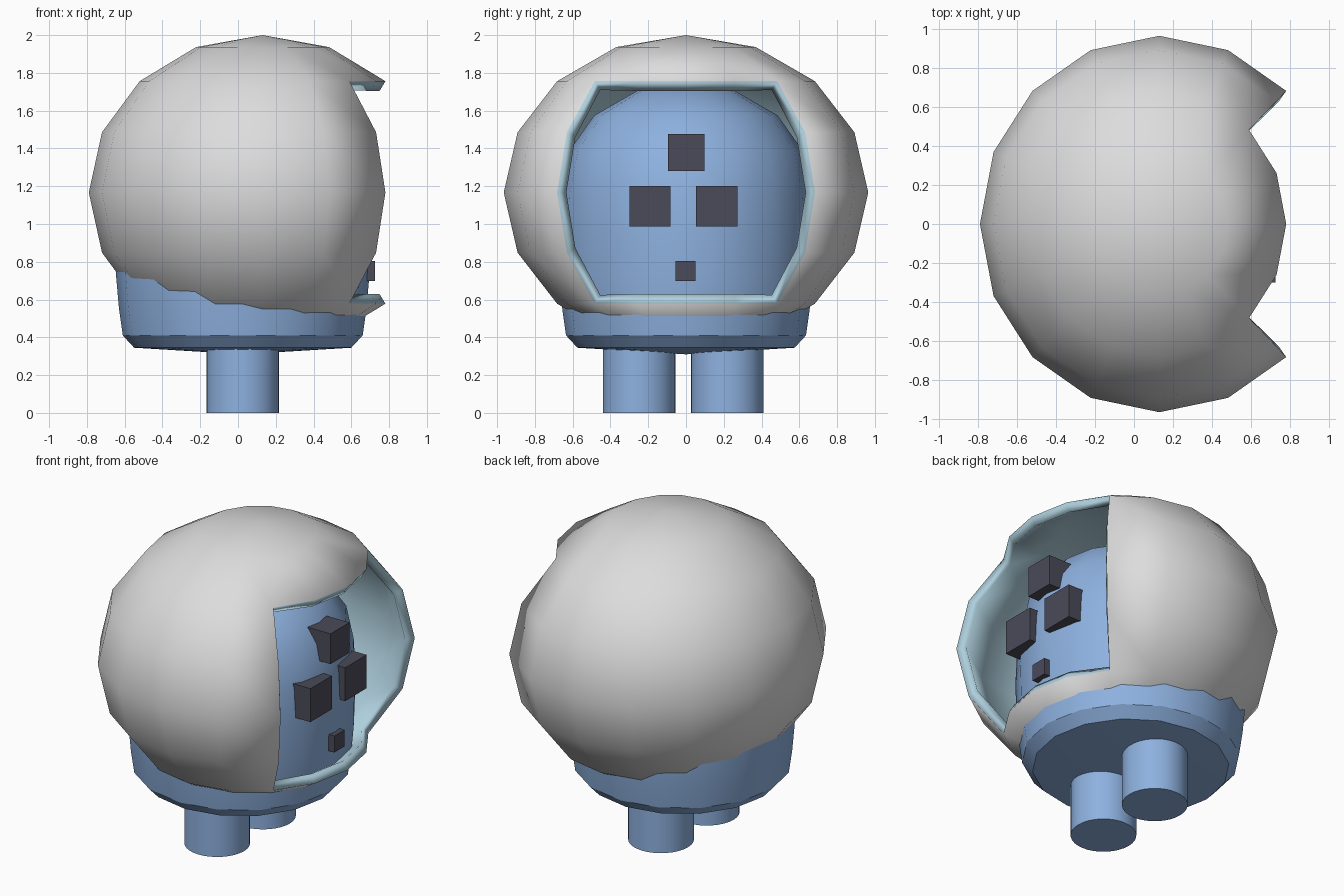
import bpy, bmesh, math
from mathutils import Vector

if "Cube" in bpy.data.objects:
    bpy.data.objects.remove(bpy.data.objects["Cube"])


def material(name, rgb):
    m = bpy.data.materials.new(name)
    m.diffuse_color = (*rgb, 1)
    m.use_nodes = True
    m.node_tree.nodes["Principled BSDF"].inputs["Base Color"].default_value = m.diffuse_color
    return m


WHITE = material("helmet white", (0.72, 0.72, 0.72))
CYAN = material("lining pale cyan", (0.42, 0.62, 0.72))
BLUE = material("body blue", (0.27, 0.44, 0.74))
DARK = material("feature charcoal", (0.07, 0.07, 0.10))


def make(name, bm, *mats):
    bmesh.ops.recalc_face_normals(bm, faces=bm.faces)
    me = bpy.data.meshes.new(name)
    bm.to_mesh(me)
    bm.free()
    ob = bpy.data.objects.new(name, me)
    bpy.context.collection.objects.link(ob)
    for m in mats:
        me.materials.append(m)
    return ob


def smooth(ob, degrees=30):
    bpy.ops.object.select_all(action='DESELECT')
    ob.select_set(True)
    bpy.context.view_layer.objects.active = ob
    bpy.ops.object.shade_smooth_by_angle(angle=math.radians(degrees))


# Helmet: coarse sphere with the face window removed, thickened inwards
bm = bmesh.new()
bmesh.ops.create_uvsphere(bm, u_segments=16, v_segments=8, radius=1)
window = []
for f in bm.faces:
    c = f.calc_center_median()
    lon = math.atan2(c.y, c.x)
    lat = math.asin(c.z / c.length)
    if abs(lon) < math.pi / 4 and abs(lat) < math.pi / 4:
        window.append(f)
bmesh.ops.delete(bm, geom=window, context='FACES')
for v in bm.verts:
    v.co = Vector((0.13 + 0.92 * v.co.x, 0.965 * v.co.y, 1.167 + 0.833 * v.co.z))
helmet = make("helmet", bm, WHITE, CYAN)
smooth(helmet)
shell = helmet.modifiers.new("thickness", 'SOLIDIFY')
shell.thickness = 0.06
shell.offset = -1
shell.material_offset = 1
shell.material_offset_rim = 1

# Body: rounded top, nearly straight sides, chamfered base
profile = [(0, 0.31), (0.575, 0.345), (0.635, 0.41), (0.655, 0.55), (0.67, 0.72),
           (0.675, 0.95), (0.665, 1.165), (0.62, 1.385), (0.485, 1.575),
           (0.25, 1.71), (0, 1.75)]
bm = bmesh.new()
verts = [bm.verts.new((r, 0, z)) for r, z in profile]
edges = [bm.edges.new(pair) for pair in zip(verts, verts[1:])]
bmesh.ops.spin(bm, geom=verts + edges, cent=(0, 0, 0), axis=(0, 0, 1),
               angle=math.tau, steps=16, use_duplicate=False)
bmesh.ops.remove_doubles(bm, verts=bm.verts, dist=0.001)
bmesh.ops.translate(bm, verts=bm.verts, vec=(0.025, 0, 0))
smooth(make("body", bm, BLUE))

# Legs
for name, y in (("left_leg", 0.218), ("right_leg", -0.247)):
    bm = bmesh.new()
    bmesh.ops.create_cone(bm, cap_ends=True, segments=32, radius1=0.192,
                          radius2=0.192, depth=0.45)
    bmesh.ops.translate(bm, verts=bm.verts, vec=(0.025, y, 0.225))
    smooth(make(name, bm, BLUE))

# Face blocks: y centre, z centre, width, height
blocks = {"left_eye": (0.163, 1.093, 0.218, 0.215),
          "right_eye": (-0.19, 1.093, 0.218, 0.215),
          "forehead_block": (0.001, 1.378, 0.192, 0.195),
          "mouth": (-0.003, 0.75, 0.106, 0.106)}
for name, (y, z, w, h) in blocks.items():
    bm = bmesh.new()
    bmesh.ops.create_cube(bm, size=1)
    for v in bm.verts:
        v.co = Vector((0.615 + 0.22 * v.co.x, y + w * v.co.y, z + h * v.co.z))
    make(name, bm, DARK)
